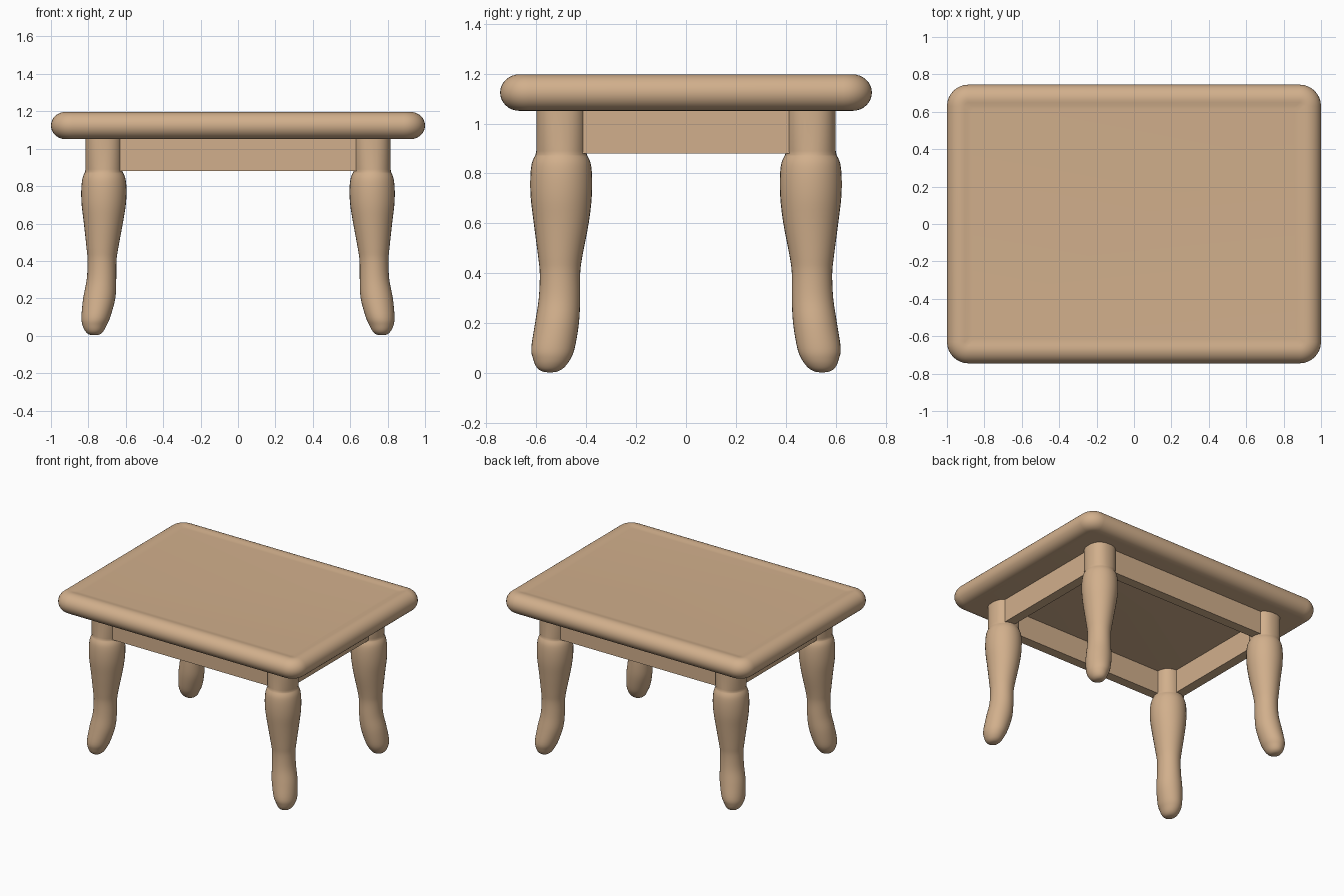
import bpy, bmesh, math
from mathutils import Vector

if "Cube" in bpy.data.objects:
    bpy.data.objects.remove(bpy.data.objects["Cube"])

wood = bpy.data.materials.new("warm wood")
wood.diffuse_color = (0.64, 0.43, 0.262, 1)
wood.use_nodes = True
wood.node_tree.nodes["Principled BSDF"].inputs["Base Color"].default_value = wood.diffuse_color


def loft(name, rings, angle=40):
    """Skin a stack of closed rings, cap both ends and shade smooth."""
    bm = bmesh.new()
    loops = [[bm.verts.new(p) for p in ring] for ring in rings]
    n = len(loops[0])
    for a, b in zip(loops, loops[1:]):
        for i in range(n):
            j = (i + 1) % n
            bm.faces.new((a[i], a[j], b[j], b[i]))
    bm.faces.new(loops[0][::-1])
    bm.faces.new(loops[-1])
    bmesh.ops.recalc_face_normals(bm, faces=bm.faces[:])
    me = bpy.data.meshes.new(name)
    bm.to_mesh(me)
    bm.free()
    ob = bpy.data.objects.new(name, me)
    bpy.context.collection.objects.link(ob)
    me.materials.append(wood)
    bpy.ops.object.select_all(action='DESELECT')
    ob.select_set(True)
    bpy.context.view_layer.objects.active = ob
    bpy.ops.object.shade_smooth_by_angle(angle=math.radians(angle))
    return ob


def rounded_rect(hx, hy, r, z, steps=8):
    pts = []
    for k, (sx, sy) in enumerate(((1, 1), (-1, 1), (-1, -1), (1, -1))):
        for i in range(steps + 1):
            a = math.pi / 2 * (k + i / steps)
            pts.append((sx * (hx - r) + r * math.cos(a),
                        sy * (hy - r) + r * math.sin(a), z))
    return pts


def smooth_rows(rows, sub=4):
    """Catmull-Rom interpolation of profile rows."""
    rows = [Vector(r) for r in rows]
    out = []
    for i in range(len(rows) - 1):
        p0, p1, p2 = rows[max(i - 1, 0)], rows[i], rows[i + 1]
        p3 = rows[min(i + 2, len(rows) - 1)]
        for s in range(sub):
            t = s / sub
            out.append(0.5 * (2 * p1 + (p2 - p0) * t
                              + (2 * p0 - 5 * p1 + 4 * p2 - p3) * t * t
                              + (3 * p1 - p0 - 3 * p2 + p3) * t ** 3))
    return out + [rows[-1]]


# Tabletop: bullnose edge with a faint raised rim around the flat top
R = 0.073
profile = [(0.078 - 0.078 * math.sin(a), 1.124 - R * math.cos(a))
           for a in (math.pi * i / 16 for i in range(17))]
profile += [(0.095, 1.195), (0.112, 1.191), (0.13, 1.19)]
loft("tabletop", [rounded_rect(1 - d, 0.745 - d, max(0.115 - d, 0.02), z)
                  for d, z in profile])

# Legs: turned oval sections, (z, centre x, centre y, radius x, radius y)
foot = [(0.003, 0.768, 0.545, 0.010, 0.010), (0.008, 0.768, 0.545, 0.030, 0.034),
        (0.024, 0.768, 0.543, 0.048, 0.056), (0.055, 0.767, 0.538, 0.064, 0.074),
        (0.10, 0.760, 0.533, 0.077, 0.087), (0.20, 0.742, 0.517, 0.086, 0.088),
        (0.30, 0.730, 0.507, 0.079, 0.083), (0.40, 0.727, 0.505, 0.077, 0.081),
        (0.47, 0.725, 0.504, 0.085, 0.089), (0.60, 0.720, 0.500, 0.104, 0.110),
        (0.70, 0.718, 0.500, 0.118, 0.122), (0.78, 0.717, 0.500, 0.121, 0.124),
        (0.84, 0.717, 0.500, 0.115, 0.118), (0.875, 0.717, 0.500, 0.101, 0.103)]
leg_rows = [tuple(v) for v in smooth_rows([list(r) for r in foot])]
leg_rows += [(0.89, 0.717, 0.5, 0.099, 0.1), (1.06, 0.717, 0.5, 0.099, 0.1)]


def oval(row, sx, sy, n=32):
    z, cx, cy, rx, ry = row
    e = 0.84 if z > 0.88 else 1.0   # slightly squarer top block
    pts = []
    for i in range(n):
        a = 2 * math.pi * i / n
        c, s = math.cos(a), math.sin(a)
        pts.append((sx * (cx + rx * math.copysign(abs(c) ** e, c)),
                    sy * (cy + ry * math.copysign(abs(s) ** e, s)), z))
    return pts


for sx, side in ((-1, "left"), (1, "right")):
    for sy, end in ((-1, "front"), (1, "back")):
        loft(f"{end}_{side}_leg", [oval(r, sx, sy) for r in leg_rows])


# Apron rails between the legs
def rail(name, cx, cy, hx, hy):
    loft(name, [[(cx + sx * hx, cy + sy * hy, z)
                 for sx, sy in ((1, 1), (-1, 1), (-1, -1), (1, -1))]
                for z in (0.88, 1.06)])


for s, end, side in ((-1, "front", "left"), (1, "back", "right")):
    rail(f"{end}_apron", 0, s * 0.525, 0.7, 0.035)
    rail(f"{side}_apron", s * 0.74, 0, 0.035, 0.49)
